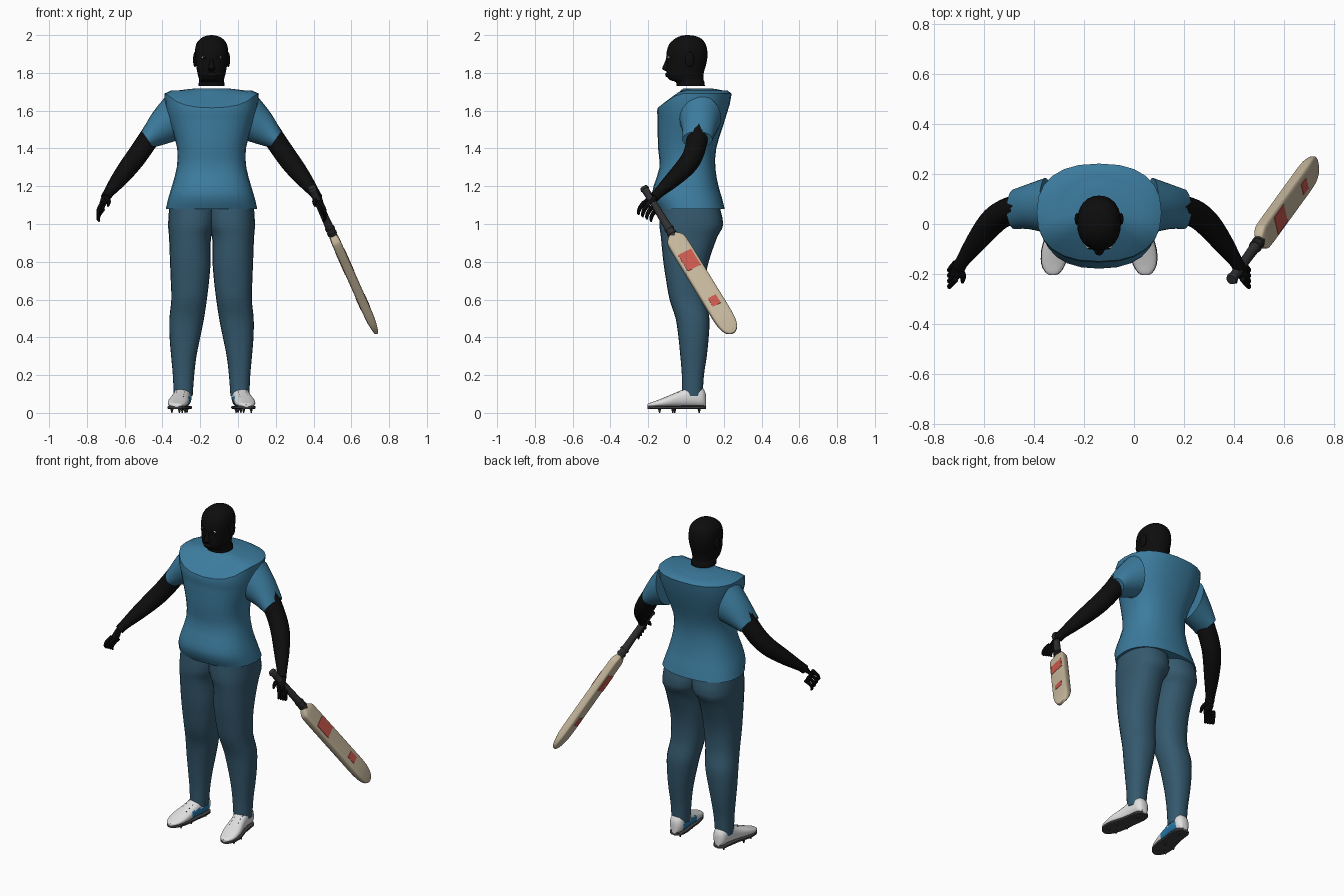
import bpy, bmesh
from math import cos, sin, pi, radians
from mathutils import Vector as V

if "Cube" in bpy.data.objects:
    bpy.data.objects.remove(bpy.data.objects["Cube"])

MID = -0.14  # the body's own centre line


def material(name, *rgb):
    m = bpy.data.materials.new(name)
    m.use_nodes = True
    m.diffuse_color = (*rgb, 1)
    bsdf = m.node_tree.nodes["Principled BSDF"]
    bsdf.inputs["Base Color"].default_value = (*rgb, 1)
    bsdf.inputs["Roughness"].default_value = 0.8
    return m


SHIRT = material("shirt blue", 0.045, 0.2, 0.34)
PANTS = material("trouser blue", 0.035, 0.1, 0.155)
SKIN = material("skin black", 0.004, 0.004, 0.004)
WOOD = material("willow", 0.56, 0.47, 0.33)
GRIP = material("grip charcoal", 0.03, 0.03, 0.032)
RED = material("patch red", 0.6, 0.1, 0.075)
WHITE = material("shoe white", 0.75, 0.75, 0.75)
SOLE = material("sole grey", 0.05, 0.05, 0.055)
ACCENT = material("accent blue", 0.02, 0.2, 0.42)


def finish(name, bm, mat, angle=40):
    bmesh.ops.recalc_face_normals(bm, faces=bm.faces)
    me = bpy.data.meshes.new(name)
    bm.to_mesh(me)
    bm.free()
    me.materials.append(mat)
    ob = bpy.data.objects.new(name, me)
    bpy.context.collection.objects.link(ob)
    bpy.ops.object.select_all(action='DESELECT')
    ob.select_set(True)
    bpy.context.view_layer.objects.active = ob
    bpy.ops.object.shade_smooth_by_angle(angle=radians(angle))
    return ob


def ring(c, u, v, e=2.0, n=24):
    """Superellipse of points round c with half axes u and v."""
    p = lambda t: (1 if t > 0 else -1) * abs(t) ** (2 / e)
    return [V(c) + V(u) * p(cos(2 * pi * i / n)) + V(v) * p(sin(2 * pi * i / n))
            for i in range(n)]


def smooth(a, b, c, d, t):
    return 0.5 * (2 * b + (c - a) * t + (2 * a - 5 * b + 4 * c - d) * t * t
                  + (3 * b - a - 3 * c + d) * t ** 3)


def loft(name, rings, mat, sub=3, angle=40):
    """Skin a row of rings, with rounded in-between rings."""
    rows, last = [], len(rings) - 1
    for i in range(last):
        four = [rings[max(0, min(last, i + k))] for k in (-1, 0, 1, 2)]
        rows += [[smooth(*q, s / sub) for q in zip(*four)] for s in range(sub)]
    rows.append(rings[-1])
    bm = bmesh.new()
    vs = [[bm.verts.new(p) for p in r] for r in rows]
    n = len(vs[0])
    for a, b in zip(vs, vs[1:]):
        for i in range(n):
            j = (i + 1) % n
            bm.faces.new((a[i], a[j], b[j], b[i]))
    bm.faces.new(vs[0])
    bm.faces.new(vs[-1])
    return finish(name, bm, mat, angle)


def tube(name, pts, mat, n=16, **kw):
    """Round limb along points (x, y, z, radius)."""
    ps, rs = [V(p[:3]) for p in pts], []
    for i, p in enumerate(ps):
        t = (ps[min(i + 1, len(ps) - 1)] - ps[max(i - 1, 0)]).normalized()
        side = t.cross(V((0.3, 1, 0.2))).normalized()
        rs.append(ring(p, side * pts[i][3], t.cross(side) * pts[i][3], n=n))
    return loft(name, rs, mat, **kw)


def level(z, x, hw, yf, yb, e=2.0):
    """Horizontal ring from front y to back y."""
    return ring((x, (yf + yb) / 2, z), (hw, 0, 0), (0, (yb - yf) / 2, 0), e)


def ball(name, c, size, mat):
    bm = bmesh.new()
    bmesh.ops.create_uvsphere(bm, u_segments=16, v_segments=10, radius=1)
    for v in bm.verts:
        v.co = V(c) + V(a * b for a, b in zip(v.co, size))
    return finish(name, bm, mat)


def block(name, c, axes, mat):
    bm = bmesh.new()
    bmesh.ops.create_cube(bm, size=2)
    for v in bm.verts:
        v.co = V(c) + sum((V(a) * k for a, k in zip(axes, v.co)), V())
    return finish(name, bm, mat)


# Head and face
loft("head", [level(z, MID, hw, f, b, 2.2) for z, hw, f, b in [
    (1.73, .07, -.05, .1), (1.752, .067, -.055, .097), (1.765, .066, -.09, .093),
    (1.8, .075, -.104, .094), (1.85, .083, -.103, .108), (1.9, .088, -.104, .114),
    (1.95, .082, -.09, .105), (1.98, .06, -.06, .082), (1.995, .032, -.03, .05),
    (2.0, .006, 0, .015)]], SKIN)
loft("nose", [level(z, MID, hw, f, -.08) for z, hw, f in [
    (1.808, .012, -.104), (1.822, .02, -.126), (1.85, .012, -.115), (1.885, .008, -.102)]], SKIN)
ball("lips", (MID, -.1, 1.79), (.028, .01, .012), SKIN)
for s, side in ((1, "left"), (-1, "right")):
    ball(side + "_ear", (MID + s * .088, .02, 1.87), (.01, .024, .04), SKIN)
    ball(side + "_eye", (MID + s * .036, -.091, 1.882), (.017, .009, .007), WHITE)
    ball(side + "_iris", (MID + s * .036, -.096, 1.882), (.011, .006, .006), SKIN)

# Shirt body, with a yoke that slopes down towards the chest
body = [level(z, MID, hw, f, b, 2.4) for z, hw, f, b in [
    (1.08, .242, -.15, .205), (1.14, .228, -.178, .19), (1.2, .21, -.172, .172),
    (1.3, .184, -.14, .155), (1.4, .182, -.148, .16), (1.5, .21, -.15, .19),
    (1.57, .232, -.15, .212)]]
yoke = [level(1.69, MID, .25, -.15, .242, 2.4), level(1.708, MID, .17, -.08, .19),
        level(1.717, MID, .092, -.015, .14)]
for r in yoke[:2]:
    for p in r:
        p.z = min(p.z, 1.615 + (p.y + .15) * .7)
loft("shirt", body + yoke, SHIRT, sub=2)

# Trouser legs, sleeves, arms, hands and shoes on both sides
LEG = [(1.12, -.03, .222, -.13, .17), (1.0, -.025, .23, -.14, .197),
       (.93, .003, .225, -.133, .165), (.8, .005, .22, -.12, .12),
       (.7, .013, .216, -.105, .103), (.6, .025, .213, -.087, .105),
       (.5, .04, .223, -.055, .124), (.4, .06, .222, -.04, .12),
       (.3, .08, .214, -.03, .11), (.2, .092, .205, -.022, .095), (.09, .1, .2, -.02, .088)]
SLEEVE = [(.24, 1.68, .19, 1.44, .075, .11), (.315, 1.585, .255, 1.42, .07, .09),
          (.37, 1.49, .31, 1.405, .06, .08)]
ARM = [(.27, .07, 1.54, .06), (.34, .058, 1.44, .056), (.395, .035, 1.36, .055),
       (.44, -.005, 1.3, .052), (.495, -.075, 1.23, .042), (.545, -.145, 1.165, .028),
       (.56, -.17, 1.14, .027)]
SHOE = [(.105, .15, .02, .1), (.085, .15, .04, .135), (.03, .152, .046, .145),
        (-.03, .162, .047, .118), (-.1, .175, .054, .088), (-.16, .183, .047, .064),
        (-.195, .185, .028, .052), (-.205, .185, .01, .045)]

for s, side in ((1, "left"), (-1, "right")):
    X = lambda o: MID + s * o
    loft(side + "_trouser_leg", [level(z, X((i + o) / 2), (o - i) / 2, f, b, 2.3)
                                 for z, i, o, f, b in LEG], PANTS)
    loft(side + "_sleeve", [ring((X((a + c) / 2), y, (b + d) / 2),
                                 (s * (a - c) / 2, 0, (b - d) / 2), (0, hy, 0))
                            for a, b, c, d, y, hy in SLEEVE], SHIRT)
    tube(side + "_arm", [(X(o), y, z, r) for o, y, z, r in ARM], SKIN)
    loft(side + "_palm", [ring((X(o), y, z), (s * t, 0, 0), (0, w * .85, w * .5))
                          for o, y, z, t, w in [(.55, -.155, 1.16, .025, .03),
                                                (.565, -.18, 1.13, .022, .042),
                                                (.58, -.2, 1.1, .015, .042)]], SKIN)
    for k in range(4):
        y, z = -.232 + k * .022, 1.115 - k * .012
        tube(f"{side}_finger_{k + 1}", [
            (X(.575), y + .01, z, .012), (X(.595), y - .012, z - .03, .011),
            (X(.6), y - .02, z - .055, .009), (X(.593), y - .018, z - .066, .004)], SKIN, n=8)
    tube(side + "_thumb", [(X(.56), -.175, 1.14, .015), (X(.545), -.21, 1.12, .013),
                           (X(.548), -.235, 1.095, .006)], SKIN, n=8)

    # Shoe with an inner side flash, laces, sole and spikes
    shoe = loft(side + "_shoe", [ring((X(o), y, (top + .03) / 2), (w, 0, 0),
                                      (0, 0, (top - .03) / 2), 2.4)
                                 for y, o, w, top in SHOE], WHITE)
    shoe.data.materials.append(ACCENT)
    for f in shoe.data.polygons:
        c = f.center
        if s * f.normal.x < -.5 and -.07 < c.y < .06 and c.z < .085:
            f.material_index = 1
    loft(side + "_sole", [ring((X(o), y, .029), (w * 1.04, 0, 0), (0, 0, .009), 5)
                          for y, o, w, top in SHOE], SOLE)
    for k in range(4):
        y = -.015 - k * .026
        block(f"{side}_lace_{k + 1}", (X(.16 - y * .12), y, .114 + (y + .02) * .42),
              ((.024, 0, 0), (0, .005, .002), (0, -.002, .005)), SOLE)
    for k, (o, y) in enumerate([(.13, .07), (.17, .07), (.14, -.06), (.21, -.07),
                                (.155, -.14), (.21, -.14)]):
        tube(f"{side}_spike_{k + 1}", [(X(o), y, .022, .009), (X(o), y, 0, .003)],
             SOLE, n=6, sub=1)

# Bat frame: start of the blade, along, across and out of the face
S = V((.505, -.065, .935))
D, W, N = V((.355, .489, -.797)), V((-.199, .873, .446)), V((.913, 0, .407))
loft("bat_blade", [ring(S + D * t, W * a, N * b, 5) for t, a, b in [
    (-.01, .022, .016), (.015, .046, .023), (.05, .053, .025), (.2, .054, .025),
    (.4, .054, .025), (.53, .054, .024), (.59, .048, .018), (.625, .034, .012),
    (.642, .012, .006)]], WOOD, angle=50)
tube("bat_handle", [(*(S + D * t), r) for t, r in [
    (-.325, .02), (-.31, .024), (-.295, .02), (-.15, .02), (-.04, .022), (.02, .02)]], GRIP)
for t in (-.05, -.02):
    tube("handle_binding", [(*(S + D * (t + k)), .026) for k in (-.006, .006)], GRIP, sub=1)
for sgn, face in ((1, "outer"), (-1, "inner")):
    for label, t, length, width in (("large", .17, .053, .039), ("small", .44, .028, .024)):
        block(f"{face}_{label}_patch", S + D * t + N * sgn * .0235,
              (D * length, W * width, N * .0035), RED)
